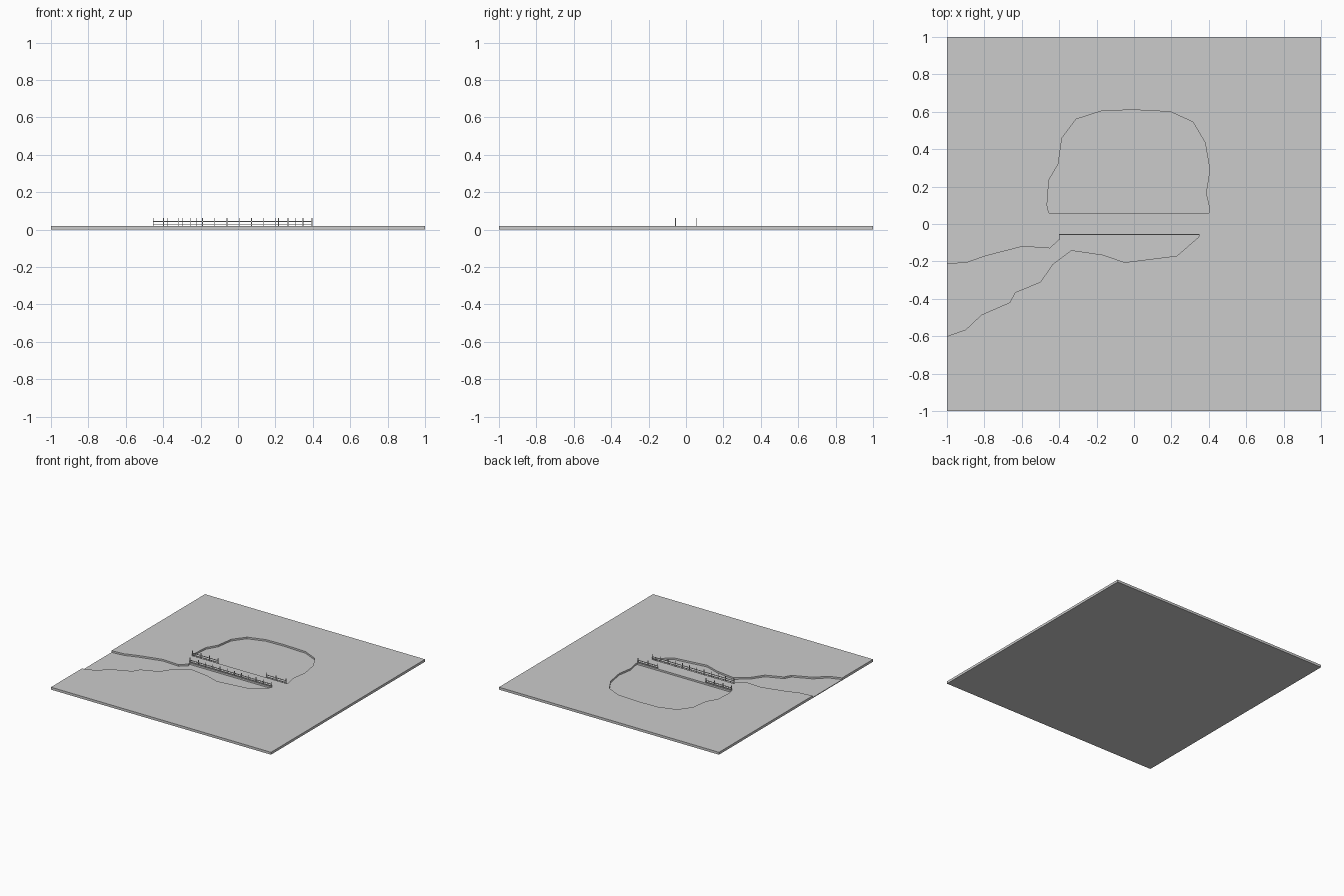
import bpy, bmesh
from mathutils import Matrix

cube = bpy.data.objects.get("Cube")
if cube:
    bpy.data.objects.remove(cube, do_unlink=True)

TOP, FLOOR = 0.02, 0.006
POST_TOP, THICK = 0.062, 0.004

grey = bpy.data.materials.new("plain_grey")
grey.use_nodes = True
colour = (0.6, 0.6, 0.6, 1)
grey.diffuse_color = colour
grey.node_tree.nodes["Principled BSDF"].inputs["Base Color"].default_value = colour


def finish(name, bm):
    bmesh.ops.recalc_face_normals(bm, faces=bm.faces)
    mesh = bpy.data.meshes.new(name)
    bm.to_mesh(mesh)
    bm.free()
    mesh.materials.append(grey)
    obj = bpy.data.objects.new(name, mesh)
    bpy.context.collection.objects.link(obj)
    return obj


def add_box(bm, low, high):
    size = [b - a for a, b in zip(low, high)]
    centre = [(a + b) / 2 for a, b in zip(low, high)]
    bmesh.ops.create_cube(bm, size=1, matrix=Matrix.Translation(centre) @ Matrix.Diagonal((*size, 1)))


def basin(name, outline):
    bm = bmesh.new()
    face = bm.faces.new([bm.verts.new((x, y, FLOOR)) for x, y in outline])
    up = bmesh.ops.extrude_face_region(bm, geom=[face])["geom"]
    bmesh.ops.translate(bm, vec=(0, 0, 0.1), verts=[v for v in up if isinstance(v, bmesh.types.BMVert)])
    obj = finish(name, bm)
    obj.hide_render = True
    return obj


# Water outlines
pond = [(-.455, .058), (-.465, .10), (-.455, .235), (-.405, .32), (-.385, .46),
        (-.31, .56), (-.17, .605), (0, .61), (.195, .60), (.315, .545),
        (.38, .435), (.405, .29), (.385, .165), (.405, .08), (.40, .058)]
river = [(-1.1, -.215), (-1, -.215), (-.89, -.205), (-.79, -.17), (-.595, -.12),
         (-.45, -.13), (-.395, -.08), (-.40, -.055), (.35, -.055), (.345, -.07),
         (.23, -.17), (-.05, -.205), (-.165, -.165), (-.335, -.14), (-.435, -.215),
         (-.50, -.31), (-.635, -.365), (-.665, -.42), (-.815, -.485), (-.90, -.565),
         (-1, -.60), (-1.1, -.60)]

# Ground slab with the pond and river sunk into it
bm = bmesh.new()
add_box(bm, (-1, -1, 0), (1, 1, TOP))
ground = finish("ground_slab", bm)
bpy.context.view_layer.objects.active = ground
for name, outline in (("pond_cutter", pond), ("river_cutter", river)):
    cutter = basin(name, outline)
    cut = ground.modifiers.new(name, "BOOLEAN")
    cut.object, cut.operation, cut.solver = cutter, "DIFFERENCE", "EXACT"
    bpy.ops.object.modifier_apply(modifier=cut.name)
    bpy.data.objects.remove(cutter, do_unlink=True)


# Railings beside the crossing
def railing(name, y, posts):
    h = THICK / 2
    bm = bmesh.new()
    for x in posts:
        add_box(bm, (x - h, y - h, TOP), (x + h, y + h, POST_TOP))
    for z in (0.028, 0.043):
        add_box(bm, (posts[0], y - h, z - h), (posts[-1], y + h, z + h))
    finish(name, bm)


railing("front_railing", -.056, [-.398] + [-.32 + .0653 * i for i in range(10)] + [.347])
railing("back_right_railing", .057, [-.453 + .0773 * i for i in range(4)])
railing("back_left_railing", .057, [.216 + .09 * i for i in range(3)])
